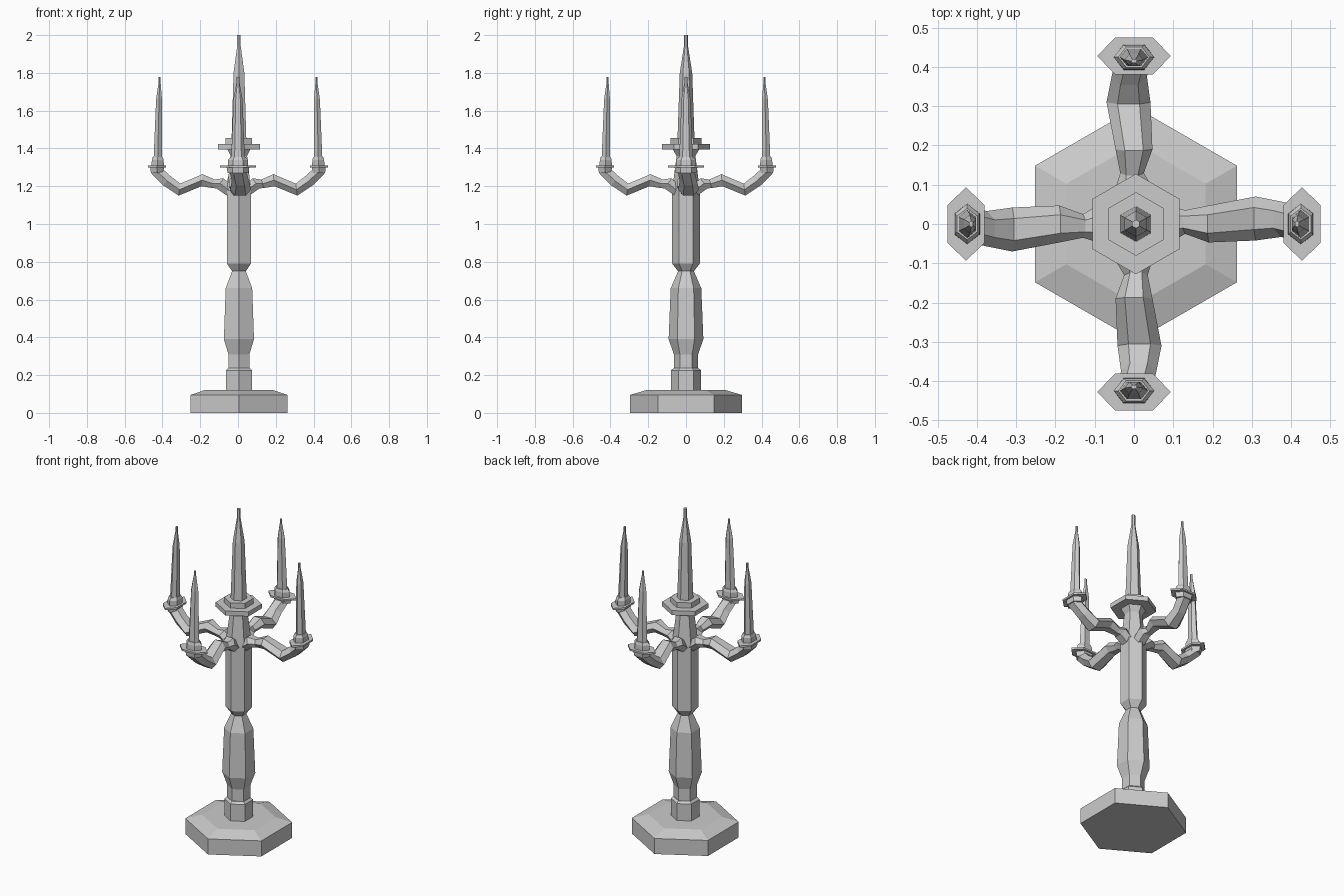
import bpy
import bmesh
from math import sin, cos, pi, radians
from mathutils import Matrix, Vector

cube = bpy.data.objects.get("Cube")
if cube:
    bpy.data.objects.remove(cube)

SIDES = 6
CENTRE_X = 0.005

metal = bpy.data.materials.new("Light grey")
grey = (0.6, 0.6, 0.6, 1)
metal.use_nodes = True
metal.diffuse_color = grey
metal.node_tree.nodes["Principled BSDF"].inputs["Base Color"].default_value = grey


def loft(name, sections, turn=0.0):
    """Skin hexagonal sections (x, y, z, heading, side radius, depth radius)."""
    bm = bmesh.new()
    rings = []
    for x, y, z, heading, side, depth in sections:
        h = radians(heading)
        normal = Vector((-sin(h), 0, cos(h))) * depth
        lateral = Vector((0, side, 0))
        rings.append([bm.verts.new(Vector((x, y, z))
                                   + lateral * cos(2 * pi * k / SIDES)
                                   + normal * sin(2 * pi * k / SIDES))
                      for k in range(SIDES)])
    for low, high in zip(rings, rings[1:]):
        for k in range(SIDES):
            n = (k + 1) % SIDES
            bm.faces.new((low[k], low[n], high[n], high[k]))
    bm.faces.new(rings[0][::-1])
    bm.faces.new(rings[-1])
    bmesh.ops.recalc_face_normals(bm, faces=bm.faces)
    bm.transform(Matrix.Rotation(turn, 4, "Z"))
    mesh = bpy.data.meshes.new(name)
    bm.to_mesh(mesh)
    bm.free()
    mesh.materials.append(metal)
    obj = bpy.data.objects.new(name, mesh)
    bpy.context.collection.objects.link(obj)
    return obj


def upright(name, profile):
    """Regular hexagonal turning from (radius, height) pairs."""
    return loft(name, [(CENTRE_X, 0, z, 90, r, r) for r, z in profile])


# Central stem
upright("base", [(0.297, 0), (0.297, 0.095), (0.205, 0.122)])
upright("socket", [(0.08, 0.11), (0.08, 0.225), (0.066, 0.237)])
upright("lower_stem", [(0.064, 0.22), (0.064, 0.31), (0.092, 0.39),
                       (0.081, 0.66), (0.042, 0.75)])
upright("upper_stem", [(0.042, 0.75), (0.073, 0.79), (0.073, 1.18),
                       (0.05, 1.36), (0.07, 1.395)])
upright("main_drip_plate", [(0.128, 1.395), (0.128, 1.423)])
upright("main_cup", [(0.081, 1.42), (0.081, 1.455)])
upright("main_candle", [(0.045, 1.45), (0.033, 1.8), (0.011, 1.94), (0.011, 2.0)])

# Four branches, one for each direction
arm = [(0.02, 0, 1.155, 40, 0.04, 0.03),
       (0.095, 0, 1.215, 35, 0.046, 0.038),
       (0.13, 0.005, 1.213, 15, 0.03, 0.027),
       (0.19, 0, 1.232, 5, 0.047, 0.037),
       (0.31, 0.014, 1.182, 8, 0.056, 0.037),
       (0.375, 0.012, 1.228, 42, 0.045, 0.036),
       (0.43, 0, 1.28, 65, 0.045, 0.037)]
holder = [(0.428, 0, 1.27, 90, 0.055, 0.038),
          (0.428, 0, 1.3, 90, 0.06, 0.042)]
plate = [(0.428, 0, 1.299, 90, 0.094, 0.055),
         (0.428, 0, 1.31, 90, 0.094, 0.055)]
cup = [(0.425, 0, 1.305, 90, 0.052, 0.038),
       (0.425, 0, 1.34, 90, 0.052, 0.036),
       (0.425, 0, 1.355, 90, 0.04, 0.03)]
candle = [(0.425, 0, 1.345, 90, 0.036, 0.025),
          (0.418, 0, 1.66, 90, 0.024, 0.018),
          (0.415, 0, 1.75, 90, 0.008, 0.006),
          (0.415, 0, 1.777, 90, 0.008, 0.006)]

for i, side in enumerate(("left", "back", "right", "front")):
    for part, sections in (("arm", arm), ("holder", holder), ("drip_plate", plate),
                           ("cup", cup), ("candle", candle)):
        loft(f"{side}_{part}", sections, i * pi / 2)
